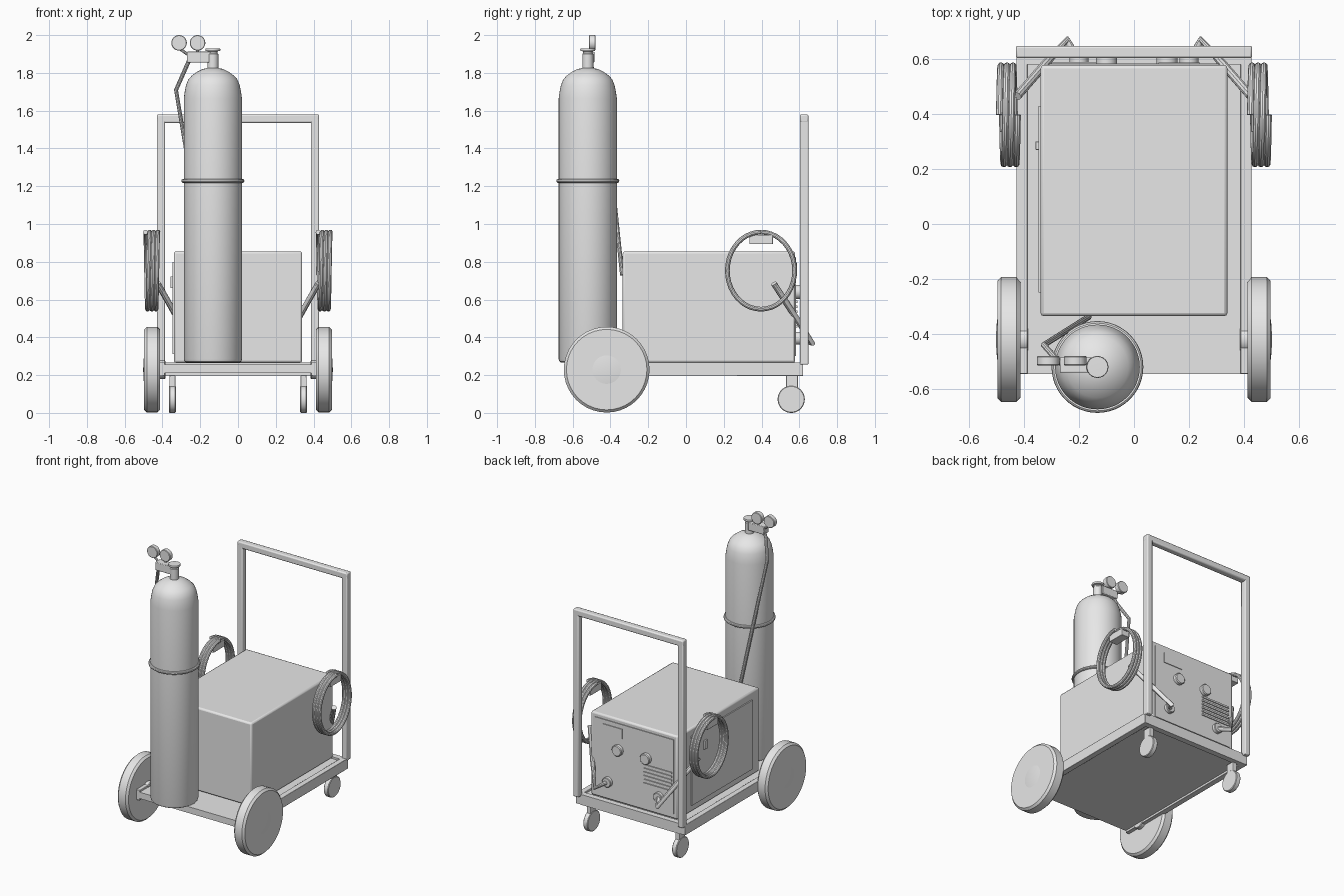
import bpy, bmesh, math
from mathutils import Vector, Matrix

cube = bpy.data.objects.get("Cube")
if cube:
    bpy.data.objects.remove(cube, do_unlink=True)

grey = bpy.data.materials.new("light_grey")
grey.use_nodes = True
grey.diffuse_color = (0.8, 0.8, 0.8, 1)
grey.node_tree.nodes["Principled BSDF"].inputs["Base Color"].default_value = (0.8, 0.8, 0.8, 1)


def finish(obj, smooth=True):
    """Give the part its material and shading."""
    if not obj.data.materials:
        obj.data.materials.append(grey)
    bpy.ops.object.select_all(action="DESELECT")
    obj.select_set(True)
    bpy.context.view_layer.objects.active = obj
    if smooth:
        bpy.ops.object.shade_smooth_by_angle(angle=math.radians(35))
    return obj


def add_bevel(obj, width, segments=2):
    mod = obj.modifiers.new("bevel", "BEVEL")
    mod.width = width
    mod.segments = segments
    mod.limit_method = "ANGLE"


def from_bmesh(name, bm):
    bmesh.ops.recalc_face_normals(bm, faces=bm.faces)
    mesh = bpy.data.meshes.new(name)
    bm.to_mesh(mesh)
    bm.free()
    obj = bpy.data.objects.new(name, mesh)
    bpy.context.collection.objects.link(obj)
    return obj


def box(name, x, y, z, bevel=0.0):
    """Box from its (min, max) extent on each axis."""
    bm = bmesh.new()
    bmesh.ops.create_cube(bm, size=1)
    for v in bm.verts:
        v.co = Vector([(lo + hi) / 2 + c * (hi - lo) for c, (lo, hi) in zip(v.co, (x, y, z))])
    obj = from_bmesh(name, bm)
    if bevel:
        add_bevel(obj, bevel)
    return finish(obj, bevel > 0)


def lathe(name, profile, centre, axis="Z", steps=40):
    """Turn (radius, height) points around an axis through centre."""
    bm = bmesh.new()
    verts = [bm.verts.new((r, 0, h)) for r, h in profile]
    edges = [bm.edges.new(pair) for pair in zip(verts, verts[1:])]
    bmesh.ops.spin(bm, geom=verts + edges, cent=(0, 0, 0), axis=(0, 0, 1),
                   angle=math.tau, steps=steps)
    bmesh.ops.remove_doubles(bm, verts=bm.verts, dist=0.0001)
    turn = {"Z": Matrix(), "X": Matrix.Rotation(math.pi / 2, 4, "Y"),
            "-X": Matrix.Rotation(-math.pi / 2, 4, "Y"),
            "Y": Matrix.Rotation(-math.pi / 2, 4, "X")}[axis]
    bmesh.ops.transform(bm, matrix=Matrix.Translation(centre) @ turn, verts=bm.verts)
    return finish(from_bmesh(name, bm))


def disc(name, radius, depth, centre, axis, bevel=0.004):
    """Cylinder centred on a point, with a softened rim."""
    h = depth / 2
    return lathe(name, [(0, -h), (radius - bevel, -h), (radius, bevel - h),
                        (radius, h - bevel), (radius - bevel, h), (0, h)], centre, axis)


def tube(name, points, radius):
    curve = bpy.data.curves.new(name, "CURVE")
    curve.dimensions = "3D"
    curve.bevel_depth = radius
    curve.bevel_resolution = 3
    curve.use_fill_caps = True
    spline = curve.splines.new("POLY")
    spline.points.add(len(points) - 1)
    for p, co in zip(spline.points, points):
        p.co = (*co, 1)
    obj = bpy.data.objects.new(name, curve)
    bpy.context.collection.objects.link(obj)
    finish(obj, False)
    bpy.ops.object.convert(target="MESH")
    return finish(bpy.context.object)


# Cart base and push handle
box("platform", (-0.39, 0.39), (-0.545, 0.62), (0.21, 0.255))
box("handle_bar", (-0.43, 0.43), (0.603, 0.648), (1.535, 1.58), 0.008)
box("rear_rail", (-0.39, 0.39), (0.58, 0.62), (0.195, 0.268))

# Parts that repeat on both sides
for side, s in (("right", -1), ("left", 1)):
    def span(a, b):
        return tuple(sorted((s * a, s * b)))

    box(side + "_rail", span(0.387, 0.427), (-0.545, 0.62), (0.195, 0.268), 0.003)
    box(side + "_post", span(0.387, 0.429), (0.603, 0.648), (0.255, 1.56), 0.006)

    # Big wheel with domed hub
    disc(side + "_wheel", 0.227, 0.084, (s * 0.455, -0.42, 0.229), "X", 0.014)
    hub = [(0, 0.006), (0.03, 0.005), (0.06, 0.003), (0.083, 0), (0.083, -0.03)]
    lathe(side + "_hub", hub, (s * 0.496, -0.42, 0.229), "X" if s > 0 else "-X")
    disc(side + "_axle", 0.05, 0.05, (s * 0.41, -0.42, 0.229), "X")

    # Caster
    disc(side + "_caster_wheel", 0.072, 0.036, (s * 0.347, 0.557, 0.072), "X")
    box(side + "_caster_fork", span(0.331, 0.363), (0.53, 0.592), (0.08, 0.2), 0.003)

    # Coiled cable hung on a bracket
    turns, steps = 3, 40
    coil = []
    for i in range(turns * steps + 1):
        a = math.tau * i / steps
        coil.append((s * 0.4565 - 0.033 + 0.022 * i / steps,
                     0.397 + 0.178 * math.sin(a), 0.753 + 0.204 * math.cos(a)))
    tube(side + "_cable_coil", coil, 0.0125)
    box(side + "_coil_bracket", span(0.425, 0.487), (0.335, 0.46), (0.893, 0.943), 0.003)

    # Socket and the lead that runs up to the coil
    disc(side + "_socket", 0.034, 0.03, (s * 0.2, 0.592, 0.395), "Y")
    tube(side + "_lead", [(s * 0.2, 0.59, 0.395), (s * 0.245, 0.668, 0.37),
                          (s * 0.32, 0.585, 0.5), (s * 0.425, 0.465, 0.685)], 0.016)

    # Control knob
    kx = 0.12 if s > 0 else -0.1
    disc(side + "_knob", 0.038, 0.034, (kx, 0.592, 0.64), "Y", 0.005)

# Power source case, rear panel and side door
box("machine_case", (-0.34, 0.34), (-0.335, 0.578), (0.265, 0.855), 0.012)
box("rear_panel", (-0.31, 0.31), (0.575, 0.583), (0.3, 0.825))
box("display_window", (0.09, 0.24), (0.58, 0.588), (0.725, 0.795))
for i in range(6):
    z = 0.452 + i * 0.026
    box("vent_slat", (-0.3, -0.08), (0.58, 0.59), (z, z + 0.012))
box("side_door", (-0.348, -0.339), (-0.25, 0.43), (0.312, 0.8))
box("door_latch", (-0.358, -0.345), (0.27, 0.3), (0.66, 0.722), 0.002)

# Gas cylinder with strap and valve
TX, TY = -0.133, -0.52
body = [(0, 0.266), (0.14, 0.266), (0.15, 0.272), (0.154, 0.285), (0.154, 1.665),
        (0.149, 1.70), (0.142, 1.735), (0.130, 1.765), (0.112, 1.785), (0.085, 1.805),
        (0.055, 1.82), (0.03, 1.826), (0, 1.828)]
lathe("gas_cylinder", body, (TX, TY, 0), steps=48)
bpy.ops.mesh.primitive_torus_add(location=(TX, TY, 1.228), major_radius=0.156,
                                 minor_radius=0.011, major_segments=48, minor_segments=10)
strap = bpy.context.object
strap.name = "cylinder_strap"
finish(strap)
valve = [(0.029, 1.81), (0.029, 1.9), (0.024, 1.905), (0.024, 1.914), (0.038, 1.916),
         (0.04, 1.922), (0.038, 1.929), (0, 1.93)]
lathe("valve", valve, (TX, TY, 0), steps=24)

# Regulator, gauges and gas hose
box("regulator", (-0.27, -0.145), (-0.541, -0.485), (1.855, 1.912), 0.004)
for gx in (-0.312, -0.214):
    disc("gauge", 0.041, 0.034, (gx, -0.497, 1.959), "Y", 0.003)
    tube("gauge_stem", [(gx, -0.497, 1.93), (max(gx, -0.262), -0.505, 1.895)], 0.008)
tube("gas_hose", [(-0.255, -0.51, 1.875), (-0.275, -0.5, 1.83), (-0.328, -0.44, 1.71),
                  (-0.165, -0.338, 0.73)], 0.011)
